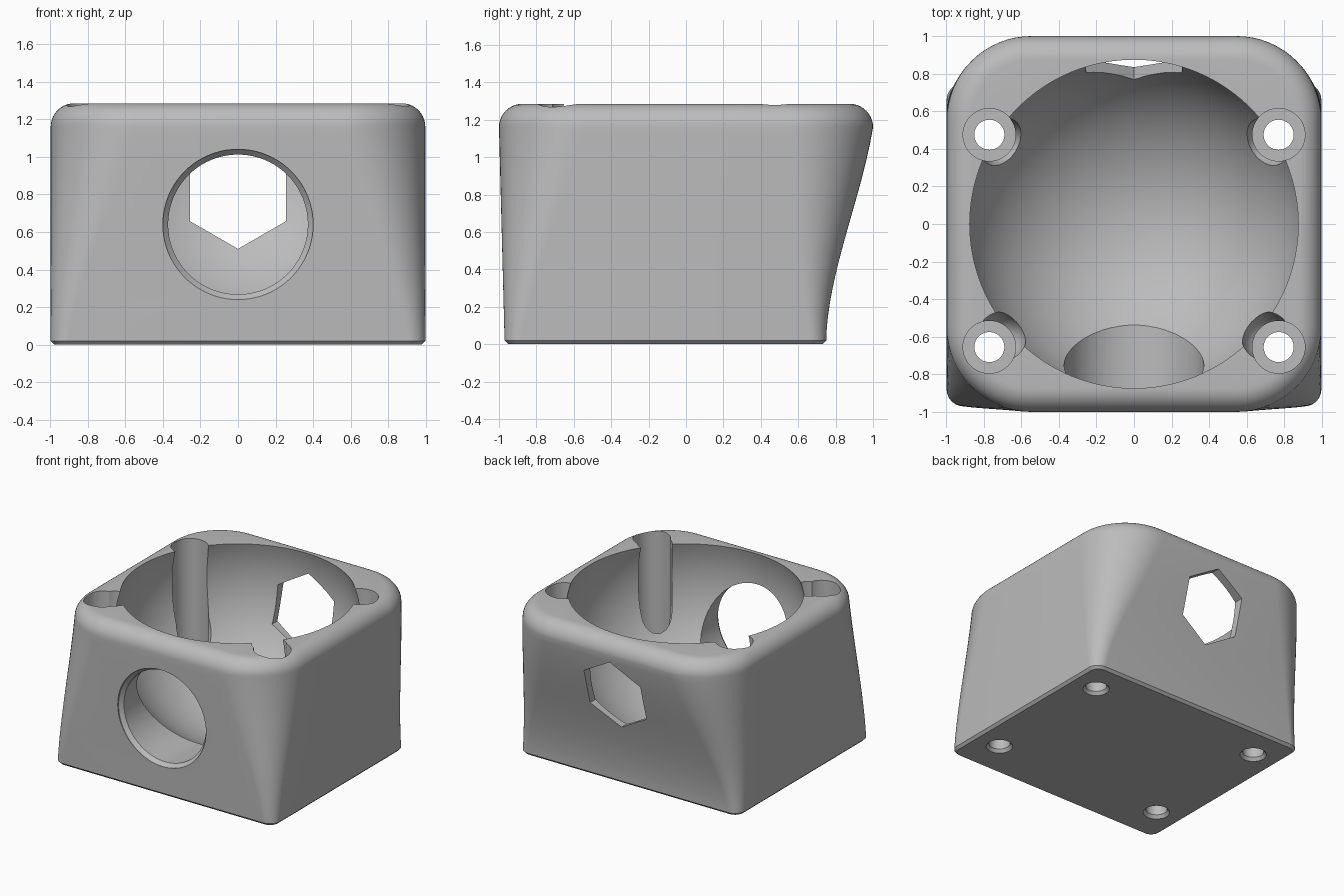
import bpy, bmesh, math
from math import sin, cos, pi

cube = bpy.data.objects.get("Cube")
if cube:
    bpy.data.objects.remove(cube, do_unlink=True)

grey = bpy.data.materials.new("plain_grey")
grey.use_nodes = True
grey.diffuse_color = (0.5, 0.5, 0.5, 1)
bsdf = next(n for n in grey.node_tree.nodes if n.type == 'BSDF_PRINCIPLED')
bsdf.inputs["Base Color"].default_value = grey.diffuse_color
bsdf.inputs["Roughness"].default_value = 0.6


def loft(name, rings):
    """Skin closed rings of points and cap both ends."""
    bm = bmesh.new()
    loops = [[bm.verts.new(p) for p in ring] for ring in rings]
    n = len(loops[0])
    for a, b in zip(loops, loops[1:]):
        for i in range(n):
            j = (i + 1) % n
            bm.faces.new((a[i], a[j], b[j], b[i]))
    bm.faces.new(loops[0][::-1])
    bm.faces.new(loops[-1])
    bmesh.ops.recalc_face_normals(bm, faces=bm.faces)
    mesh = bpy.data.meshes.new(name)
    bm.to_mesh(mesh)
    bm.free()
    mesh.materials.append(grey)
    obj = bpy.data.objects.new(name, mesh)
    bpy.context.collection.objects.link(obj)
    return obj


def turned(name, profile, sides=48, location=(0, 0, 0), along_y=False):
    """Solid of revolution from (radius, height) pairs."""
    rings = [[(r * cos(pi / 2 + 2 * pi * i / sides), r * sin(pi / 2 + 2 * pi * i / sides), z)
              for i in range(sides)] for r, z in profile]
    obj = loft(name, rings)
    obj.location = location
    if along_y:
        obj.rotation_euler.x = pi / 2
    obj.hide_render = True
    return obj


def section(z, inset, height):
    """Rounded rectangle of the body at a height fraction, pulled in by inset."""
    ease = 0.5 * height ** 1.5 + 0.5 * height * height * (3 - 2 * height)
    front = -0.97 - 0.03 * height + inset
    back = 0.75 + 0.25 * ease - inset
    side = 0.997 - inset
    radius = 0.09 + 0.36 * (0.5 * height + 0.5 * ease) - inset
    corners = ((side, back), (-side, back), (-side, front), (side, front))
    ring = []
    for k, (x, y) in enumerate(corners):
        cx = x - math.copysign(radius, x)
        cy = y - math.copysign(radius, y)
        for i in range(17):
            a = (k + i / 16) * pi / 2
            ring.append((cx + radius * cos(a), cy + radius * sin(a), z))
    return ring


# Body: chamfered foot, flaring walls, rounded top rim
SHOULDER, RIM = 1.16, 0.125
rings = [section(0, 0.02, 0)]
rings += [section(0.02 + (SHOULDER - 0.02) * i / 24, 0, i / 24) for i in range(25)]
rings += [section(SHOULDER + RIM * sin(a), RIM * (1 - cos(a)), 1)
          for a in (pi / 2 * i / 10 for i in range(1, 11))]
housing = loft("housing", rings)

# Ball-shaped cavity
R = 0.917
ball = [(R * sin(pi * i / 48), -R * cos(pi * i / 48)) for i in range(1, 48)]
cutters = [turned("cavity_cutter", ball, 96, (0, 0, 1.01))]

# Round front opening with chamfered lip, hexagonal rear opening
cutters.append(turned("front_opening_cutter",
                      [(0.4, 1.1), (0.4, 0.975), (0.372, 0.945), (0.372, 0.3)],
                      80, (0, 0, 0.64), True))
cutters.append(turned("rear_hexagon_cutter", [(0.295, -1.2), (0.295, -0.3)],
                      6, (0, 0, 0.805), True))

# Screw wells with through holes, and round-bottomed reliefs toward the cavity
well = [(0.1, -0.05), (0.1, 0), (0.08, 0.025), (0.08, 0.2), (0.14, 0.2), (0.14, 1.4)]
for x in (-0.77, 0.77):
    for y, shift, r, low in ((0.475, 0.08, 0.135, 0.42), (-0.655, 0.09, 0.13, 0.5)):
        cutters.append(turned("screw_well_cutter", well, 48, (x, y, 0)))
        scale = 1 - shift / math.hypot(x, y)
        dome = [(r * sin(a), low + 1.6 * r * (1 - cos(a)))
                for a in (pi / 2 * i / 10 for i in range(1, 11))]
        cutters.append(turned("well_relief_cutter", dome + [(r, 1.4)], 40,
                              (x * scale, y * scale, 0)))

for cutter in cutters:
    mod = housing.modifiers.new(cutter.name, 'BOOLEAN')
    mod.operation = 'DIFFERENCE'
    mod.solver = 'EXACT'
    mod.object = cutter

# Bake the cuts and drop the cutters
bpy.context.view_layer.update()
graph = bpy.context.evaluated_depsgraph_get()
baked = bpy.data.meshes.new_from_object(housing.evaluated_get(graph))
housing.modifiers.clear()
housing.data = baked
baked.name = "housing"
for cutter in cutters:
    bpy.data.objects.remove(cutter, do_unlink=True)

for obj in bpy.context.selected_objects:
    obj.select_set(False)
housing.select_set(True)
bpy.context.view_layer.objects.active = housing
bpy.ops.object.shade_smooth_by_angle(angle=math.radians(28))
